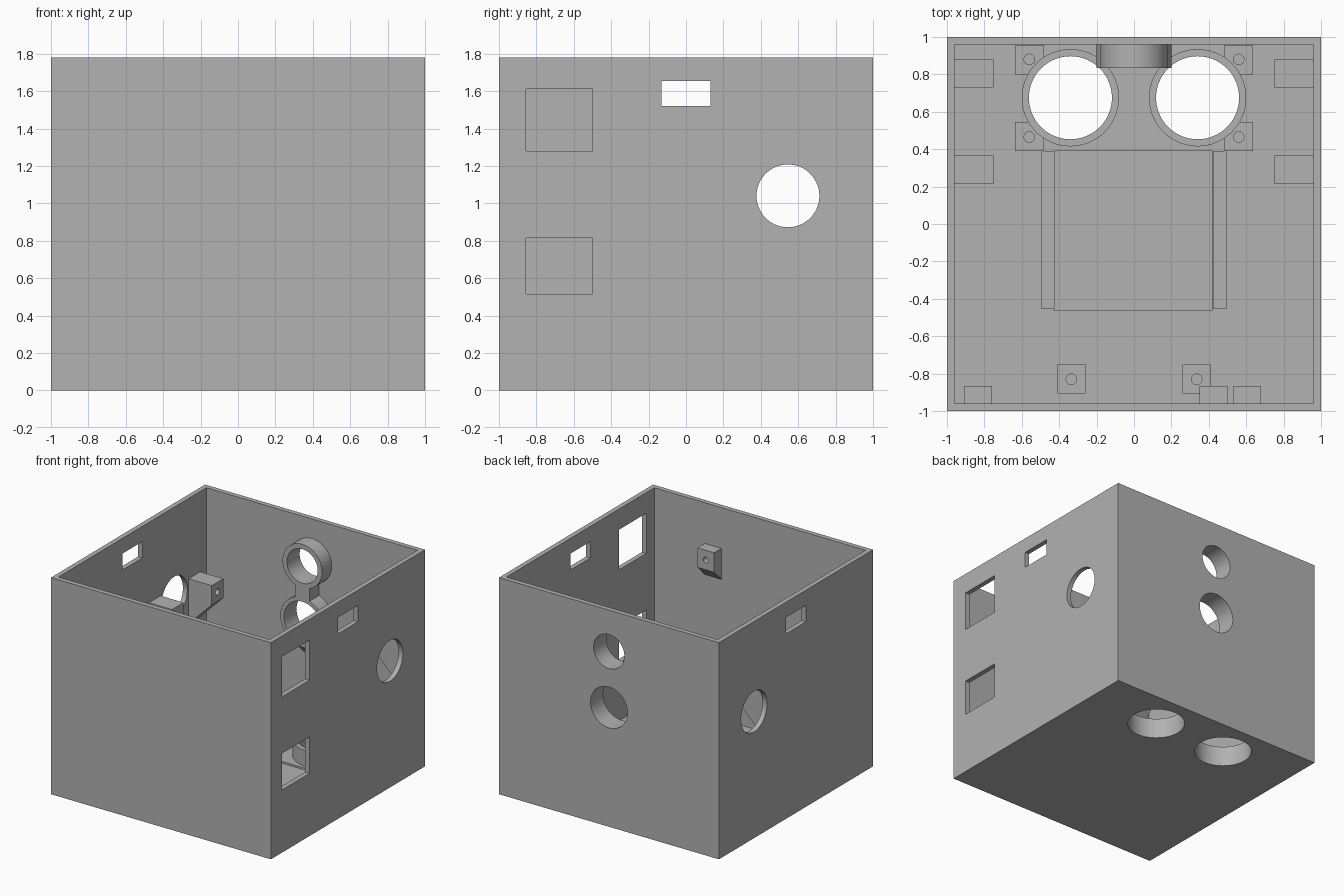
import bpy, bmesh
from math import radians
from mathutils import Vector, Matrix

if "Cube" in bpy.data.objects:
    bpy.data.objects.remove(bpy.data.objects["Cube"])

grey = bpy.data.materials.new("plain_grey")
grey.use_nodes = True
color = (0.445, 0.445, 0.445, 1)
grey.diffuse_color = color
grey.node_tree.nodes["Principled BSDF"].inputs["Base Color"].default_value = color

H, T, IN = 1.78, 0.04, 0.96      # box height, wall thickness, inner wall
AXES = {"x": Matrix.Rotation(radians(90), 4, "Y"),
        "y": Matrix.Rotation(radians(90), 4, "X"),
        "z": Matrix.Identity(4)}


def finish(name, bm):
    bmesh.ops.recalc_face_normals(bm, faces=bm.faces)
    mesh = bpy.data.meshes.new(name)
    bm.to_mesh(mesh)
    bm.free()
    mesh.materials.append(grey)
    ob = bpy.data.objects.new(name, mesh)
    bpy.context.collection.objects.link(ob)
    return ob


def box(name, x, y, z):
    bm = bmesh.new()
    bmesh.ops.create_cube(bm, size=1)
    for v in bm.verts:
        v.co = [lo + (c + 0.5) * (hi - lo) for c, (lo, hi) in zip(v.co, (x, y, z))]
    return finish(name, bm)


def cylinder(name, center, r, length, axis="z", sides=64):
    bm = bmesh.new()
    bmesh.ops.create_cone(bm, cap_ends=True, segments=sides, radius1=r, radius2=r,
                          depth=length, matrix=Matrix.Translation(center) @ AXES[axis])
    return finish(name, bm)


def cut(ob, *cutters):
    bpy.context.view_layer.objects.active = ob
    for c in cutters:
        m = ob.modifiers.new("cut", "BOOLEAN")
        m.operation, m.solver, m.object = "DIFFERENCE", "EXACT", c
        bpy.ops.object.modifier_apply(modifier=m.name)
        bpy.data.objects.remove(c)
    return ob


def smooth(ob):
    bpy.ops.object.select_all(action="DESELECT")
    ob.select_set(True)
    bpy.context.view_layer.objects.active = ob
    bpy.ops.object.shade_smooth_by_angle(angle=radians(30))


def wedge_bracket(name, wall, out, width, depth, z0, z1, screw=True):
    """Block on a wall whose underside slopes back at 45 degrees."""
    wall, out = Vector(wall), Vector(out)
    along = out.cross(Vector((0, 0, 1)))
    profile = [(0, z1), (depth, z1), (depth, z0), (0, z0 - depth)]
    bm = bmesh.new()
    verts = [bm.verts.new(wall + out * d + along * (-width / 2) + Vector((0, 0, z)))
             for d, z in profile]
    face = bm.faces.new(verts)
    ext = bmesh.ops.extrude_face_region(bm, geom=[face])["geom"]
    bmesh.ops.translate(bm, vec=along * width,
                        verts=[g for g in ext if isinstance(g, bmesh.types.BMVert)])
    ob = finish(name, bm)
    if screw:
        tip = wall + out * depth + Vector((0, 0, (z0 + z1) / 2))
        cut(ob, cylinder("screw", tip, 0.025, 0.16, "x" if out.x else "y", 24))
        smooth(ob)
    return ob


# Open box with all wall and floor openings
SPEAKER = (0.34, 0.675)
PORTS = {"upper": (1.44, 0.14, 0.18), "lower": (0.98, 0.168, 0.2)}
shell = box("box_shell", (-1, 1), (-1, 1), (0, H))
openings = [
    box("cavity", (-IN, IN), (-IN, IN), (T, H + 1)),
    box("side_slots", (-2, 2), (-0.13, 0.13), (1.52, 1.655)),
    cylinder("side_holes", (0, 0.545, 1.04), 0.168, 4, "x"),
    box("upper_window", (0.8, 1.2), (-0.855, -0.5), (1.28, 1.61)),
    box("lower_window", (0.8, 1.2), (-0.855, -0.5), (0.515, 0.815)),
    box("tray_recess", (-0.43, 0.42), (-0.46, 0.39), (0.025, 0.3)),
]
for z, r, _ in PORTS.values():
    openings.append(cylinder("back_hole", (0, 1, z), r, 0.4, "y"))
for s in (-1, 1):
    openings.append(cylinder("floor_hole", (s * SPEAKER[0], SPEAKER[1], 0), 0.222, 0.5))
cut(shell, *openings)
smooth(shell)

# Collars on the back wall, joined by a neck and carried by a gusset
for name, (z, r, outer) in PORTS.items():
    collar = cylinder(name + "_back_collar", (0, 0.8975, z), outer, 0.125, "y")
    smooth(cut(collar, cylinder("bore", (0, 0.9, z), r, 0.5, "y")))
box("collar_neck", (-0.065, 0.065), (0.835, IN), (1.16, 1.29))
wedge_bracket("collar_gusset", (0, IN, 0), (0, -1, 0), 0.08, 0.125, 0.775, 0.8, False)

for s, side in ((-1, "right"), (1, "left")):
    # Floor rings with screw tabs
    cx, cy = s * SPEAKER[0], SPEAKER[1]
    ring = cylinder(side + "_floor_ring", (cx, cy, 0.105), 0.26, 0.13)
    smooth(cut(ring, cylinder("bore", (cx, cy, 0.1), 0.222, 0.5)))
    for end, y0, ys in (("front", 0.39, 0.465), ("back", 0.80, 0.88)):
        xs = sorted((s * 0.48, s * 0.635))
        tab = box(f"{side}_{end}_screw_tab", xs, (y0, y0 + 0.155), (T, 0.10))
        smooth(cut(tab, cylinder("bore", (cx, cy, 0.1), 0.24, 0.5),
                   cylinder("screw", (s * 0.56, ys, 0.1), 0.028, 0.1, "z", 24)))
    # Side wall brackets either side of the round holes
    for end, y in (("front", 0.29), ("back", 0.805)):
        wedge_bracket(f"{side}_{end}_wall_bracket", (s * IN, y, 0), (-s, 0, 0),
                      0.15, 0.21, 0.96, 1.12)
    # Tray rails and front floor standoffs
    box(side + "_tray_rail", sorted((s * 0.425, s * 0.495)), (-0.455, 0.39), (T, 0.08))
    x = s * 0.335
    post = box(side + "_standoff", (x - 0.075, x + 0.075), (-0.905, -0.75), (T, 0.12))
    smooth(cut(post, cylinder("screw", (x, -0.83, 0.1), 0.028, 0.1, "z", 24)))

# Board brackets on the front wall
for name, x, z in (("upper_left", 0.425, 1.365), ("upper_right", -0.835, 1.365),
                   ("lower_left", 0.605, 0.52), ("lower_right", -0.835, 0.52)):
    wedge_bracket(name + "_board_bracket", (x, -IN, 0), (0, 1, 0),
                  0.15, 0.095, z - 0.08, z + 0.08)
